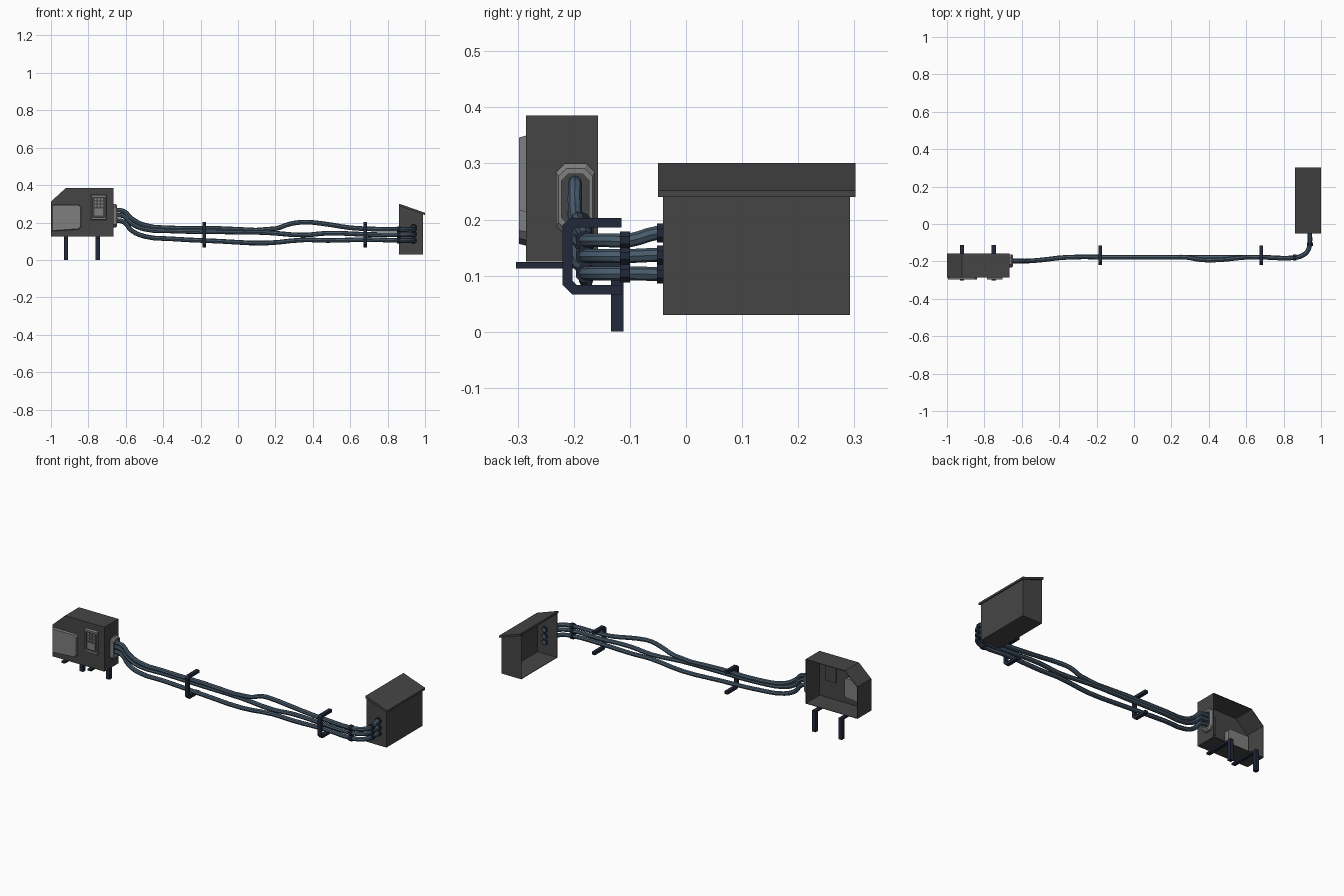
import bpy, bmesh, math
from mathutils import Vector

if "Cube" in bpy.data.objects:
    bpy.data.objects.remove(bpy.data.objects["Cube"])


def material(name, r, g, b):
    m = bpy.data.materials.new(name)
    m.diffuse_color = (r, g, b, 1)
    m.use_nodes = True
    m.node_tree.nodes["Principled BSDF"].inputs["Base Color"].default_value = m.diffuse_color
    return m


DARK = material("dark_grey", 0.06, 0.06, 0.06)
LIGHT = material("light_grey", 0.21, 0.21, 0.21)
PIPE = material("pipe_blue", 0.065, 0.105, 0.15)
STEEL = material("navy_steel", 0.016, 0.022, 0.042)


def loft(name, loops, mat, skip=(), thick=0, closed=False):
    """Bridge equal-length loops; skip holds side indices or 'start'/'end' caps."""
    bm = bmesh.new()
    rings = [[bm.verts.new(p) for p in lp] for lp in loops]
    n, drop = len(loops[0]), []
    pairs = list(zip(rings, rings[1:]))
    if closed:
        pairs.append((rings[-1], rings[0]))
    for a, b in pairs:
        for i in range(n):
            f = bm.faces.new((a[i], a[(i + 1) % n], b[(i + 1) % n], b[i]))
            if i in skip:
                drop.append(f)
    if not closed:
        for key, r in (("start", rings[0]), ("end", rings[-1])):
            f = bm.faces.new(r)
            if key in skip:
                drop.append(f)
    bmesh.ops.recalc_face_normals(bm, faces=bm.faces)
    bmesh.ops.delete(bm, geom=drop, context='FACES')
    me = bpy.data.meshes.new(name)
    bm.to_mesh(me)
    bm.free()
    ob = bpy.data.objects.new(name, me)
    bpy.context.collection.objects.link(ob)
    me.materials.append(mat)
    if thick:
        s = ob.modifiers.new("wall", 'SOLIDIFY')
        s.thickness, s.offset = thick, -1
    return ob


def at(axis, p, d):
    return {'x': (d, p[0], p[1]), 'y': (p[0], d, p[1])}[axis]


def shrink(pts, k):
    c = [sum(p[i] for p in pts) / len(pts) for i in (0, 1)]
    return [(c[0] + (p[0] - c[0]) * k, c[1] + (p[1] - c[1]) * k) for p in pts]


def prism(name, pts, axis, a, b, mat, taper=1, **kw):
    return loft(name, [[at(axis, p, a) for p in pts],
                       [at(axis, p, b) for p in shrink(pts, taper)]], mat, **kw)


def rect(u0, u1, v0, v1):
    return [(u0, v0), (u1, v0), (u1, v1), (u0, v1)]


def octagon(u0, u1, v0, v1, c):
    return [(u0 + c, v0), (u1 - c, v0), (u1, v0 + c), (u1, v1 - c),
            (u1 - c, v1), (u0 + c, v1), (u0, v1 - c), (u0, v0 + c)]


# Control cabinet, open at the back
prism("control_cabinet", [(-1, 0.125), (-0.665, 0.125), (-0.665, 0.385), (-0.92, 0.385), (-1, 0.312)],
      'y', -0.285, -0.157, DARK, skip=("end",), thick=0.004)
door = [(-0.998, 0.153), (-0.85, 0.163), (-0.838, 0.178), (-0.838, 0.283), (-0.85, 0.296), (-0.998, 0.296)]
prism("cabinet_door", door, 'y', -0.284, -0.298, LIGHT, taper=0.95)
prism("cabinet_door_back", shrink(door, 0.85), 'y', -0.282, -0.255, LIGHT)

# Keypad: raised frame, inset plate, display and buttons
frame = rect(-0.787, -0.702, 0.213, 0.35)
inner = shrink(frame, 0.78)
loft("keypad_frame", [[at('y', p, -0.284) for p in frame],
                      [at('y', p, -0.298) for p in shrink(frame, 0.94)],
                      [at('y', p, -0.298) for p in inner],
                      [at('y', p, -0.284) for p in inner]], LIGHT, closed=True)
prism("keypad_plate", inner, 'y', -0.276, -0.289, DARK)
prism("keypad_display", rect(-0.768, -0.721, 0.237, 0.275), 'y', -0.288, -0.294, LIGHT)
for r in range(3):
    for c in range(3):
        x, z = -0.762 + c * 0.0175, 0.29 + r * 0.017
        prism("keypad_button", octagon(x - 0.006, x + 0.006, z - 0.006, z + 0.006, 0.0035),
              'y', -0.288, -0.294, LIGHT)

# Pipe outlet collar on the cabinet's side
outlet = octagon(-0.232, -0.162, 0.172, 0.3, 0.016)
loft("outlet_collar", [[at('x', p, d) for p in shrink(outlet, k)]
                       for d, k in ((-0.667, 1), (-0.655, 1), (-0.646, 0.86), (-0.646, 0.7), (-0.667, 0.7))],
     LIGHT, closed=True)

# Cabinet support brackets
for x in (-0.92, -0.75):
    prism("cabinet_bracket", [(-0.303, 0.113), (-0.134, 0.113), (-0.134, 0), (-0.111, 0),
                              (-0.111, 0.124), (-0.303, 0.124)], 'x', x - 0.011, x + 0.011, STEEL)

# C-shaped pipe hangers
hanger = [(-0.115, 0.203), (-0.205, 0.203), (-0.22, 0.19), (-0.22, 0.084), (-0.202, 0.066), (-0.115, 0.066),
          (-0.115, 0.083), (-0.194, 0.083), (-0.202, 0.091), (-0.202, 0.18), (-0.196, 0.186), (-0.115, 0.186)]
for x in (-0.18, 0.68):
    prism("pipe_hanger", hanger, 'x', x - 0.01, x + 0.01, STEEL)

# Junction box, open on its inner side, with a sloped lid
prism("junction_box", [(0.862, 0.03), (0.99, 0.03), (0.99, 0.248), (0.862, 0.292)],
      'y', -0.041, 0.292, DARK, skip=(3,), thick=0.004)
prism("junction_lid", [(0.86, 0.288), (1, 0.24), (1, 0.252), (0.86, 0.301)], 'y', -0.05, 0.302, DARK)

# Pipes: (x, z) run along the front, then a shared bend into the junction box
runs = {
    "upper": ([(-0.66, 0.266), (-0.61, 0.26), (-0.57, 0.222), (-0.5, 0.186), (-0.36, 0.171), (-0.1, 0.168),
               (0.2, 0.167), (0.28, 0.193), (0.36, 0.202), (0.46, 0.193), (0.6, 0.172), (0.7, 0.166)], 0.163, 0.176),
    "middle": ([(-0.66, 0.24), (-0.61, 0.234), (-0.57, 0.195), (-0.5, 0.165), (-0.36, 0.155), (-0.1, 0.15),
                (0.15, 0.146), (0.35, 0.133), (0.48, 0.143), (0.7, 0.136)], 0.135, 0.137),
    "lower": ([(-0.66, 0.212), (-0.61, 0.203), (-0.57, 0.158), (-0.5, 0.126), (-0.36, 0.113), (-0.1, 0.1),
               (0.15, 0.09), (0.35, 0.107), (0.48, 0.104), (0.7, 0.109)], 0.104, 0.103),
}


def depth(x, name):
    y = -0.198 + 0.02 * min(1, max(0, (x + 0.55) / 0.19))
    return y - (0.013 if name == "upper" and 0.3 < x < 0.5 else 0)


for name, (path, zb, zp) in runs.items():
    pts = [(x, depth(x, name), z) for x, z in path]
    pts += [(0.86, -0.18, zb), (0.905, -0.166, zb), (0.932, -0.138, zb),
            (0.94, -0.1, zb), (0.94, -0.052, zp), (0.94, -0.03, zp)]
    cu = bpy.data.curves.new(name + "_pipe", 'CURVE')
    cu.dimensions = '3D'
    cu.bevel_depth, cu.bevel_resolution = 0.0125, 2
    cu.resolution_u, cu.use_fill_caps = 3, True
    sp = cu.splines.new('BEZIER')
    sp.bezier_points.add(len(pts) - 1)
    for bp, p in zip(sp.bezier_points, pts):
        bp.co = p
        bp.handle_left_type = bp.handle_right_type = 'AUTO'
    sp.use_smooth = False
    cu.materials.append(PIPE)
    ob = bpy.data.objects.new(name + "_pipe", cu)
    bpy.context.collection.objects.link(ob)
    bpy.ops.object.select_all(action='DESELECT')
    ob.select_set(True)
    bpy.context.view_layer.objects.active = ob
    bpy.ops.object.convert(target='MESH')
    # Couplings at each end of the bend, and the box port
    for part, axis, (u, v), a, b, r in (("bend_coupling", 'x', (-0.18, zb), 0.85, 0.868, 0.016),
                                        ("bend_coupling", 'y', (0.94, zb), -0.118, -0.1, 0.016),
                                        ("box_port", 'y', (0.94, zp), -0.052, -0.032, 0.017)):
        ring = octagon(u - r, u + r, v - r, v + r, r * 0.586)
        prism(f"{name}_{part}", ring, axis, a, b, STEEL)
